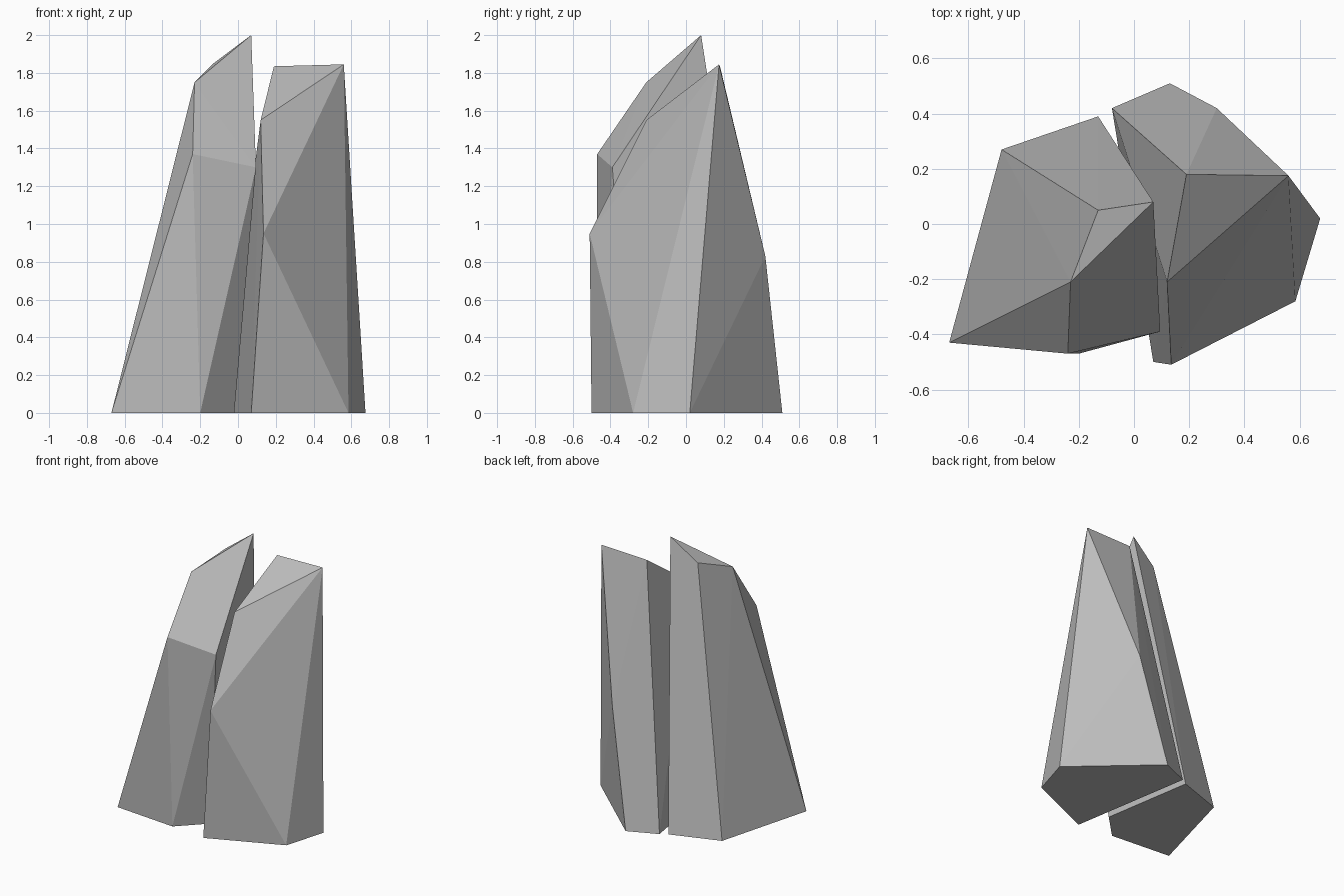
import bpy
import bmesh

# Remove the default cube only
default_cube = bpy.data.objects.get("Cube")
if default_cube:
    bpy.data.objects.remove(default_cube, do_unlink=True)


def make_material(name, color):
    material = bpy.data.materials.new(name)
    material.use_nodes = True
    material.diffuse_color = color
    material.node_tree.nodes["Principled BSDF"].inputs["Base Color"].default_value = color
    return material


def make_shard(name, base_corners, upper_corners, material):
    """Faceted stone: the convex hull of a ground outline and its upper corners."""
    bm = bmesh.new()
    for x, y in base_corners:
        bm.verts.new((x, y, 0.0))
    for corner in upper_corners:
        bm.verts.new(corner)
    hull = bmesh.ops.convex_hull(bm, input=bm.verts[:])
    leftovers = [g for g in hull["geom_interior"] if isinstance(g, bmesh.types.BMVert)]
    bmesh.ops.delete(bm, geom=leftovers, context="VERTS")
    bmesh.ops.recalc_face_normals(bm, faces=bm.faces[:])

    mesh = bpy.data.meshes.new(name)
    bm.to_mesh(mesh)
    bm.free()
    mesh.materials.append(material)
    shard = bpy.data.objects.new(name, mesh)
    bpy.context.collection.objects.link(shard)
    return shard


stone_grey = make_material("stone_grey", (0.5, 0.5, 0.5, 1.0))

# Tall shard leaning inward, with a sloping chisel-like tip
make_shard(
    "tall_rock_shard",
    base_corners=[(-.67, -.43), (-.2, -.47), (-.02, -.29), (-.13, .39), (-.48, .27)],
    upper_corners=[
        (-.24, -.47, 1.37), (.095, -.39, 1.3),
        (-.23, -.21, 1.75), (-.13, .05, 1.85), (.07, .08, 2),
    ],
    material=stone_grey,
)

# Broad shard with a slanted triangular top
make_shard(
    "broad_rock_shard",
    base_corners=[(.07, -.5), (.585, -.28), (.675, .02), (.13, .51), (-.08, .42)],
    upper_corners=[
        (.135, -.51, .95), (.3, .42, .83),
        (.12, -.21, 1.55), (.19, .18, 1.835), (.56, .175, 1.845),
    ],
    material=stone_grey,
)
